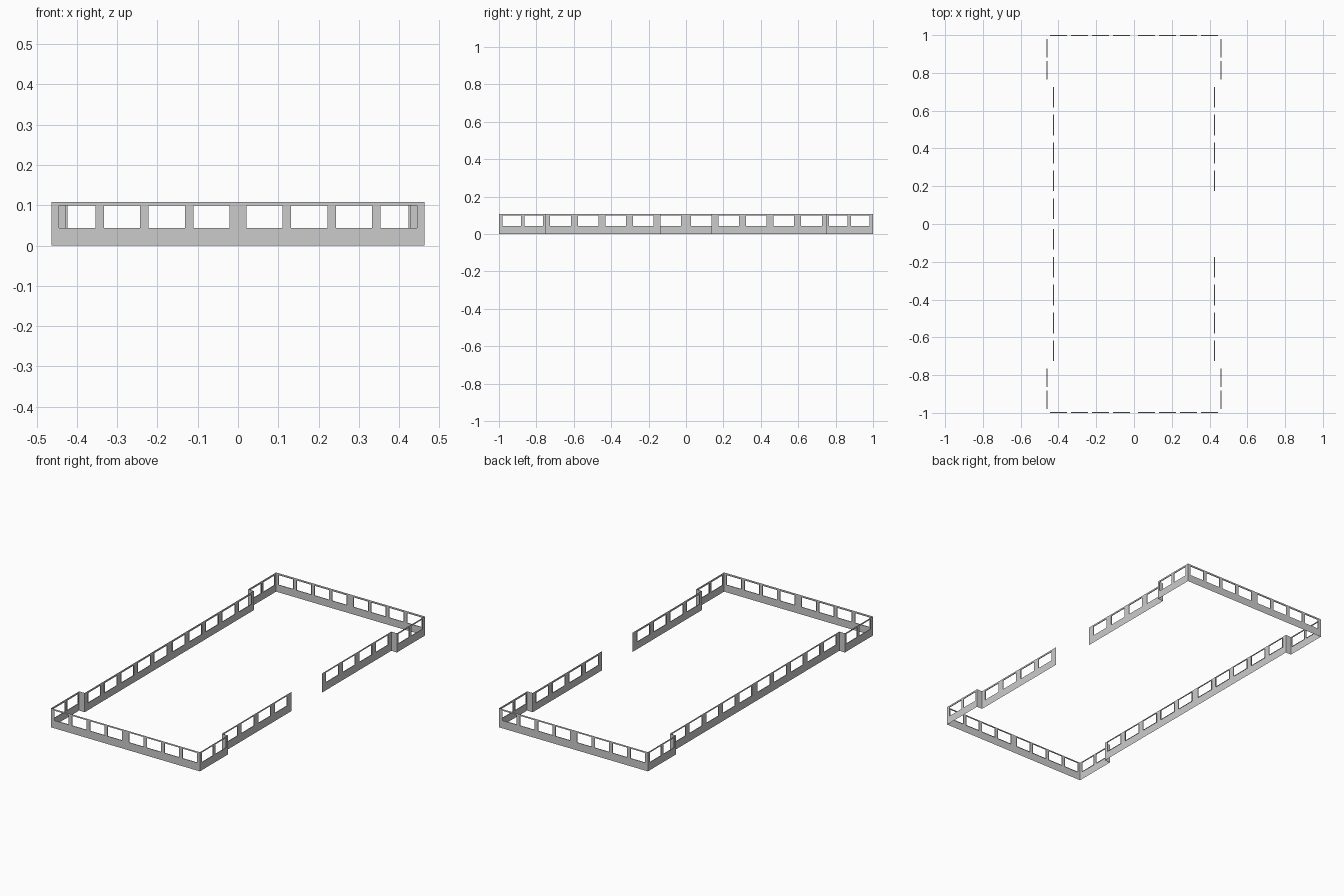
import bpy
import bmesh
from mathutils import Vector

if "Cube" in bpy.data.objects:
    bpy.data.objects.remove(bpy.data.objects["Cube"], do_unlink=True)

grey = bpy.data.materials.new("wall grey")
grey.use_nodes = True
colour = (0.6, 0.6, 0.6, 1)
grey.diffuse_color = colour
grey.node_tree.nodes["Principled BSDF"].inputs["Base Color"].default_value = colour

TOP, SILL, HEAD, REVEAL = 0.108, 0.044, 0.099, 0.004
HALF_X, INNER_X, HALF_Y, STEP_Y, DOOR_Y = 0.463, 0.428, 1.0, 0.752, 0.137


def wall(name, start, end, windows=()):
    """Thin wall from start to end, outside on its right, with window reveals.
    Windows are (from, to) distances along the wall."""
    start, end = Vector((*start, 0)), Vector((*end, 0))
    along = (end - start).normalized()
    inward = Vector((0, 0, 1)).cross(along)
    bm = bmesh.new()

    def point(u, z, depth=0):
        return start + along * u + inward * depth + Vector((0, 0, z))

    def quad(*corners):
        bm.faces.new([bm.verts.new(c) for c in corners])

    def panel(u0, u1, z0, z1):
        quad(point(u0, z0), point(u1, z0), point(u1, z1), point(u0, z1))

    length = (end - start).length
    if windows:
        panel(0, length, 0, SILL)
        panel(0, length, HEAD, TOP)
        # posts between openings
        edges = [0] + [u for w in sorted(windows) for u in w] + [length]
        for u0, u1 in zip(edges[::2], edges[1::2]):
            panel(u0, u1, SILL, HEAD)
    else:
        panel(0, length, 0, TOP)
    # reveals around each opening
    for u0, u1 in windows:
        ring = [(u0, SILL), (u1, SILL), (u1, HEAD), (u0, HEAD)]
        for a, b in zip(ring, ring[1:] + ring[:1]):
            quad(point(*a), point(*b), point(*b, REVEAL), point(*a, REVEAL))
    bmesh.ops.remove_doubles(bm, verts=bm.verts, dist=0.0001)
    mesh = bpy.data.meshes.new(name)
    bm.to_mesh(mesh)
    bm.free()
    mesh.materials.append(grey)
    bpy.context.collection.objects.link(bpy.data.objects.new(name, mesh))


def openings(centres, half, origin):
    return [(c - half - origin, c + half - origin) for c in centres]


# end walls with eight windows
end_centres = [s * (0.066 + 0.111 * i) for s in (-1, 1) for i in range(4)]
end_windows = openings(end_centres, 0.045, -HALF_X)
wall("front_wall", (-HALF_X, -HALF_Y), (HALF_X, -HALF_Y), end_windows)
wall("back_wall", (HALF_X, HALF_Y), (-HALF_X, HALF_Y), end_windows)

# wide corner bays with two windows, and the steps to the narrow middle
front_bay = openings((-0.931, -0.814), 0.049, -HALF_Y)
back_bay = openings((0.814, 0.931), 0.049, STEP_Y)
wall("left_front_bay", (HALF_X, -HALF_Y), (HALF_X, -STEP_Y), front_bay)
wall("left_back_bay", (HALF_X, STEP_Y), (HALF_X, HALF_Y), back_bay)
wall("right_back_bay", (-HALF_X, HALF_Y), (-HALF_X, STEP_Y), front_bay)
wall("right_front_bay", (-HALF_X, -STEP_Y), (-HALF_X, -HALF_Y), back_bay)
wall("left_front_step", (HALF_X, -STEP_Y), (INNER_X, -STEP_Y))
wall("left_back_step", (INNER_X, STEP_Y), (HALF_X, STEP_Y))
wall("right_back_step", (-HALF_X, STEP_Y), (-INNER_X, STEP_Y))
wall("right_front_step", (-INNER_X, -STEP_Y), (-HALF_X, -STEP_Y))

# middle walls: closed on the right, open gateway on the left
middle = [0.081 + 0.1475 * i for i in range(5)]
wall("left_front_middle_wall", (INNER_X, -STEP_Y), (INNER_X, -DOOR_Y),
     openings([-c for c in middle[1:]], 0.055, -STEP_Y))
wall("left_back_middle_wall", (INNER_X, DOOR_Y), (INNER_X, STEP_Y),
     openings(middle[1:], 0.055, DOOR_Y))
wall("right_middle_wall", (-INNER_X, STEP_Y), (-INNER_X, -STEP_Y),
     openings(middle + [-c for c in middle], 0.055, -STEP_Y))
